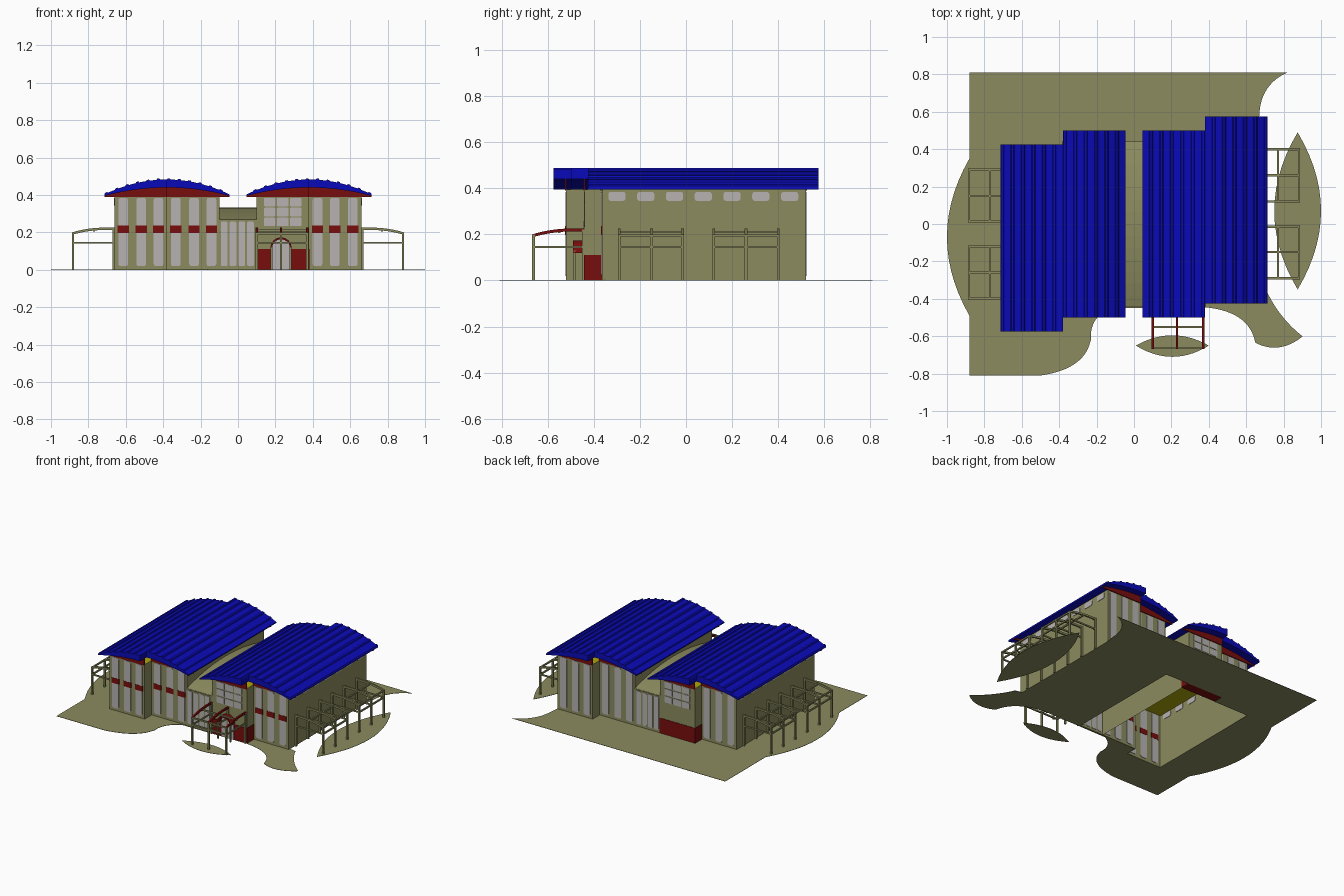
import bpy, bmesh, math
from mathutils import Vector

if "Cube" in bpy.data.objects:
    bpy.data.objects.remove(bpy.data.objects["Cube"])


def material(name, rgb):
    m = bpy.data.materials.new(name)
    m.use_nodes = True
    m.diffuse_color = (*rgb, 1)
    m.node_tree.nodes["Principled BSDF"].inputs["Base Color"].default_value = (*rgb, 1)
    return m


OLIVE = material("olive", (0.26, 0.26, 0.115))
BLUE = material("blue", (0.003, 0.003, 0.48))
RED = material("dark_red", (0.19, 0.004, 0.004))
GLASS = material("pale_glass", (0.48, 0.45, 0.45))
YELLOW = material("ceiling_yellow", (0.42, 0.39, 0.003))


def prism(name, pts, a, b, axis, mat, turn=0, caps=True):
    """Extrude a 2D outline from a to b along an axis, then turn it about z."""
    place = {"x": lambda p, q, t: (t, p, q),
             "y": lambda p, q, t: (p, t, q),
             "z": lambda p, q, t: (p, q, t)}[axis]
    bm = bmesh.new()
    lo = [bm.verts.new(place(p, q, a)) for p, q in pts]
    hi = [bm.verts.new(place(p, q, b)) for p, q in pts]
    for i in range(len(pts)):
        j = (i + 1) % len(pts)
        bm.faces.new((lo[i], lo[j], hi[j], hi[i]))
    if caps:
        bm.faces.new(lo)
        bm.faces.new(hi)
    bmesh.ops.recalc_face_normals(bm, faces=bm.faces)
    me = bpy.data.meshes.new(name)
    bm.to_mesh(me)
    bm.free()
    me.materials.append(mat)
    ob = bpy.data.objects.new(name, me)
    ob.rotation_euler.z = turn
    bpy.context.collection.objects.link(ob)
    return ob


def rect(x0, x1, y0, y1):
    return [(x0, y0), (x1, y0), (x1, y1), (x0, y1)]


def box(name, x0, x1, y0, y1, z0, z1, mat, turn=0):
    return prism(name, rect(x0, x1, y0, y1), z0, z1, "z", mat, turn)


def rounded(cx, z0, z1, w, r=0.012):
    """Rounded rectangle outline."""
    pts = []
    corners = [(cx + w / 2 - r, z1 - r), (cx - w / 2 + r, z1 - r),
               (cx - w / 2 + r, z0 + r), (cx + w / 2 - r, z0 + r)]
    for k, (x, z) in enumerate(corners):
        for s in range(4):
            a = math.pi / 2 * (k + s / 3)
            pts.append((x + r * math.cos(a), z + r * math.sin(a)))
    return pts


def bow(p0, pm, p1, n=14):
    """Smooth arc from p0 to p1 passing through pm."""
    p0, pm, p1 = Vector(p0), Vector(pm), Vector(p1)
    c = 2 * pm - (p0 + p1) / 2
    return [tuple((1 - t) ** 2 * p0 + 2 * t * (1 - t) * c + t * t * p1)
            for t in [i / n for i in range(n + 1)]]


# Ground: outline with a hole under the open wing and the link
FOOT = [(-0.66, -0.52), (-0.38, -0.52), (-0.38, -0.44), (-0.1, -0.44),
        (-0.1, 0.44), (-0.38, 0.44), (-0.38, 0.365), (-0.66, 0.365)]
outline = [(-0.88, 0.81)]
outline += bow((0.82, 0.81), (0.71, 0.72), (0.67, 0.58))
outline += [(0.66, 0.5), (0.66, -0.35)]
outline += bow((0.71, -0.36), (0.79, -0.49), (0.9, -0.6))
outline += bow((0.89, -0.61), (0.77, -0.66), (0.65, -0.635))
outline += bow((0.645, -0.62), (0.56, -0.5), (0.38, -0.445))
outline += bow((-0.13, -0.45), (-0.21, -0.52), (-0.23, -0.62))
outline += bow((-0.235, -0.635), (-0.32, -0.75), (-0.5, -0.81))
outline += [(-0.88, -0.81)]
outline += bow((-0.88, -0.49), (-1, -0.07), (-0.88, 0.35))
hole = FOOT[:3] + [(0.09, -0.435), (0.09, 0.435)] + FOOT[5:]

curve = bpy.data.curves.new("lawn_outline", "CURVE")
curve.dimensions = "2D"
curve.fill_mode = "BOTH"
curve.extrude = 0.001
for loop in (outline, hole):
    sp = curve.splines.new("POLY")
    sp.points.add(len(loop) - 1)
    for pt, (x, y) in zip(sp.points, loop):
        pt.co = (x, y, 0, 1)
    sp.use_cyclic_u = True
curve.materials.append(OLIVE)
lawn = bpy.data.objects.new("lawn", curve)
lawn.location.z = 0.001
bpy.context.collection.objects.link(lawn)

side_l, side_r = (0.875, 0.49), (0.875, -0.35)
prism("side_lawn", bow(side_l, (1, 0.07), side_r) + bow(side_r, (0.75, 0.07), side_l)[1:-1],
      0, 0.002, "z", OLIVE)
ent_l, ent_r = (0.01, -0.65), (0.4, -0.65)
prism("entrance_lawn", bow(ent_l, (0.205, -0.595), ent_r) + bow(ent_r, (0.205, -0.71), ent_l)[1:-1],
      0, 0.002, "z", OLIVE)


# Vaulted roofs
MID, HALF = -0.38, 0.335


def vault(x, base, rise):
    return base + rise * (1 - ((x - MID) / HALF) ** 2)


def span(x0, x1, n):
    return [x0 + (x1 - x0) * i / n for i in range(n + 1)]


def roof_half(name, x0, x1, y0, y1, turn):
    top, panels = [], 6
    step = (x1 - x0) / panels
    for x in span(x0, x1, panels)[:-1]:
        for dx, dz in ((0, 0), (0.004, 0.006), (0.016, 0.006), (0.02, 0)):
            top.append((x + dx, vault(x + dx, 0.403, 0.08) + dz))
        top.append((x + step / 2, vault(x + step / 2, 0.403, 0.08)))
    top.append((x1, vault(x1, 0.403, 0.08)))
    under = [(x, vault(x, 0.395, 0.045)) for x in span(x0, x1, 8)]
    prism(name, top + under[::-1], y0, y1, "y", BLUE, turn)


def gable(name, x0, x1, y, turn):
    arc = [(x, vault(x, 0.398, 0.044)) for x in span(x0, x1, 8)]
    prism(name, [(x0, 0.39)] + arc + [(x1, 0.39)], y - 0.004, y + 0.004, "y", RED, turn)


def tall_window(x, y, turn, band):
    prism("tall_window", rounded(x, 0.02, 0.385, 0.052), y - 0.003, y + 0.003, "y", GLASS, turn)
    if band:
        box("window_band", x - 0.03, x + 0.03, y - 0.0045, y + 0.0045, 0.198, 0.236, RED, turn)


def frame(name, wall, rows, turn, rafter):
    """Post and beam pergola reaching out along -x from a wall."""
    out, t = wall - 0.222, 0.006
    for v in rows:
        box(name + "_post", out - t, out + t, v - t, v + t, 0, 0.2, OLIVE, turn)
        box(name + "_wall_post", wall - 2 * t, wall, v - t, v + t, 0, 0.222, OLIVE, turn)
        box(name + "_tie", out, wall, v - 0.004, v + 0.004, 0.14, 0.15, OLIVE, turn)
        upper = bow((out - t, 0.2), (wall - 0.12, 0.222), (wall, 0.225), 8)
        lower = [(x, z - 0.013) for x, z in reversed(upper)]
        prism(name + "_rafter", upper + lower, v - t, v + t, "y", rafter, turn)
    ends = rows[0] - t, rows[-1] + t
    for x, z in ((out, 0.19), (out, 0.14), (wall - 0.11, 0.205)):
        box(name + "_rail", x - 0.005, x + 0.005, *ends, z, z + 0.01, OLIVE, turn)


# Two identical wings, the second turned half way round
for turn in (0, math.pi):
    front = turn == 0
    prism("wing_walls", FOOT, 0, 0.395, "z", OLIVE, turn, caps=False)
    prism("wing_ceiling", FOOT, 0.388, 0.394, "z", YELLOW, turn)
    roof_half("outer_roof", MID - HALF, MID, -0.575, 0.425, turn)
    roof_half("inner_roof", MID, MID + HALF, -0.5, 0.5, turn)
    for y in (-0.522, 0.367):
        gable("outer_gable", MID - HALF, MID, y, turn)
    for y in (-0.442, 0.442):
        gable("inner_gable", MID, MID + HALF, y, turn)
    for x in (-0.613, -0.517, -0.425):
        tall_window(x, -0.52, turn, front)
        tall_window(x, 0.365, turn, not front)
    for x in (-0.333, -0.235, -0.142):
        tall_window(x, -0.44, turn, front)
    # Gridded window over a red plinth
    for i in range(3):
        for j in range(3):
            prism("grid_pane", rounded(-0.309 + 0.07 * i, 0.233 + 0.053 * j, 0.279 + 0.053 * j, 0.062, 0.006),
                  0.437, 0.443, "y", GLASS, turn)
    box("plinth", -0.383, -0.097, 0.365, 0.443, 0.002, 0.11, RED, turn)
    # High windows along the outer side
    for i in range(7):
        prism("high_window", rounded(0.3 - 0.125 * i, 0.345, 0.385, 0.075),
              -0.663, -0.657, "x", GLASS, turn)
    frame("pergola", -0.66, (-0.4, -0.26, -0.12), turn, OLIVE)
    frame("pergola", -0.66, (0.015, 0.15, 0.29), turn, OLIVE)

# Low link between the wings
for y in (-0.44, 0.44):
    box("link_wall", -0.1, 0.1, y - 0.001, y + 0.001, 0, 0.27, OLIVE)
    for x in (-0.074, -0.027, 0.02, 0.067):
        prism("link_window", rounded(x, 0.02, 0.258, 0.036, 0.008), y - 0.004, y + 0.004, "y", GLASS)
prism("link_roof", bow((-0.445, 0.268), (0, 0.333), (0.445, 0.268)), -0.1, 0.1, "x", OLIVE)

# Entrance: canopy, arched porch and doors
frame("canopy", -0.44, (-0.37, -0.23, -0.1), math.pi / 2, RED)
arch = [(0.23 + 0.056 * math.cos(a), 0.12 + 0.054 * math.sin(a))
        for a in [math.pi * i / 8 for i in range(9)]]
inner = [(0.23 + (x - 0.23) * 0.84, 0.12 + (z - 0.12) * 0.8) for x, z in arch]
prism("porch_arch", arch + inner[::-1], -0.49, -0.44, "y", RED)
prism("entrance_doors", [(0.277, 0.002)] + inner + [(0.183, 0.002)], -0.449, -0.441, "y", GLASS)
box("door_divider", 0.228, 0.232, -0.451, -0.441, 0.002, 0.15, OLIVE)
for x in (0.18, 0.28):
    box("porch_post", x - 0.005, x + 0.005, -0.49, -0.48, 0, 0.13, OLIVE)
